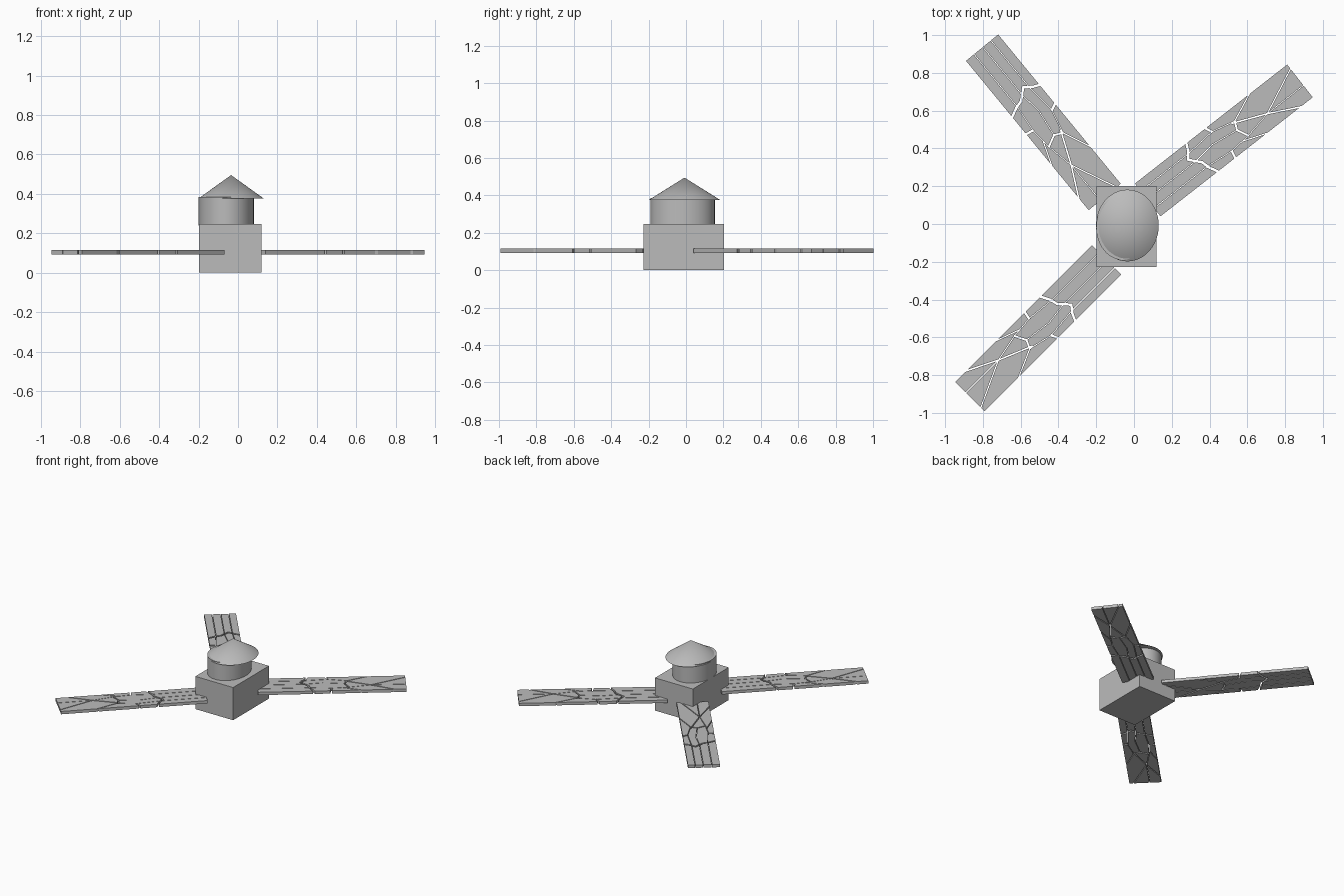
import bpy, bmesh, math
from mathutils import Vector, Matrix

if "Cube" in bpy.data.objects:
    bpy.data.objects.remove(bpy.data.objects["Cube"])

grey = bpy.data.materials.new("plain_grey")
grey.use_nodes = True
grey.diffuse_color = (0.5, 0.5, 0.5, 1)
grey.node_tree.nodes["Principled BSDF"].inputs["Base Color"].default_value = (0.5, 0.5, 0.5, 1)


def add_object(name, bm):
    mesh = bpy.data.meshes.new(name)
    bm.to_mesh(mesh)
    bm.free()
    mesh.materials.append(grey)
    obj = bpy.data.objects.new(name, mesh)
    bpy.context.collection.objects.link(obj)
    return obj


def add_box(bm, centre, size, angle=0):
    matrix = (Matrix.Translation(centre) @ Matrix.Rotation(angle, 4, "Z")
              @ Matrix.Diagonal((*size, 1)))
    bmesh.ops.create_cube(bm, size=1, matrix=matrix)


def round_part(name, centre, rx, ry, z0, z1, top):
    """Oval cylinder or cone between two heights."""
    bm = bmesh.new()
    matrix = (Matrix.Translation((*centre, (z0 + z1) / 2))
              @ Matrix.Diagonal((rx, ry, z1 - z0, 1)))
    bmesh.ops.create_cone(bm, cap_ends=True, segments=48, radius1=1, radius2=top,
                          depth=1, matrix=matrix)
    obj = add_object(name, bm)
    bpy.ops.object.select_all(action="DESELECT")
    obj.select_set(True)
    bpy.context.view_layer.objects.active = obj
    bpy.ops.object.shade_smooth_by_angle(angle=math.radians(35))
    return obj


# Central block, drum and pointed roof
bm = bmesh.new()
add_box(bm, (-0.04, -0.013, 0.124), (0.317, 0.43, 0.248))
add_object("base_block", bm)
round_part("drum", (-0.06, -0.018), 0.14, 0.172, 0.24, 0.385, 1)
round_part("roof_cone", (-0.035, -0.008), 0.166, 0.19, 0.376, 0.495, 0)

# Blade: a plank split by slots, given as (width, path along and across)
LENGTH, WIDTH, THICK = 1.023, 0.22, 0.022
EDGE = WIDTH / 2 + 0.01
CRACKS = [
    (0.013, [(.35, EDGE), (.33, .075), (.30, .035), (.35, -.02), (.36, -.06), (.39, -EDGE)]),
    (0.012, [(.47, EDGE), (.49, .075)]),
    (0.012, [(.50, -EDGE), (.51, -.07)]),
    (0.010, [(.62, .045), (.60, 0), (.63, -.06)]),
    (0.008, [(.60, .045), (.78, -.03), (.96, -EDGE)]),
    (0.006, [(.62, .045), (.79, EDGE)]),
    (0.006, [(.59, -.065), (.74, -EDGE)]),
    (0.006, [(.78, -.03), (1.03, .085)]),
    (0.004, [(-.01, .06), (.32, .06), (.49, .075), (.62, .045)]),
    (0.004, [(-.01, .005), (.33, .005), (.45, .02), (.60, 0)]),
    (0.004, [(-.01, -.055), (.36, -.055), (.51, -.07), (.63, -.06), (.78, -.03)]),
    (0.004, [(.78, -.03), (1.03, -.03)]),
]


def segment_cutters():
    cutters = []
    for width, path in CRACKS:
        for a, b in zip(path, path[1:]):
            a, b = Vector(a), Vector(b)
            mid, step = (a + b) / 2, b - a
            bm = bmesh.new()
            add_box(bm, (*mid, 0), (step.length + width * 0.6, width, 0.1),
                    math.atan2(step.y, step.x))
            cutter = add_object("slot_cutter", bm)
            cutter.hide_render = True
            cutters.append(cutter)
    return cutters


bm = bmesh.new()
add_box(bm, (LENGTH / 2, 0, 0), (LENGTH, WIDTH, THICK))
plank = add_object("blade_right_back", bm)
cutters = segment_cutters()
for cutter in cutters:
    mod = plank.modifiers.new("slot", "BOOLEAN")
    mod.operation = "DIFFERENCE"
    mod.solver = "EXACT"
    mod.object = cutter
bpy.context.view_layer.update()
blade_mesh = bpy.data.meshes.new_from_object(
    plank.evaluated_get(bpy.context.evaluated_depsgraph_get()))
bpy.data.objects.remove(plank)
for cutter in cutters:
    bpy.data.objects.remove(cutter)
blade_mesh.materials.clear()
blade_mesh.materials.append(grey)

# Three blades around the block; the second one is turned end for end
for name, root, degrees, reverse in [
    ("blade_back_left", (0.0725, 0.1275), 38.0, False),
    ("blade_back_right", (-0.155, 0.143), 129.4, True),
    ("blade_front_right", (-0.145, -0.19), 225.0, False),
]:
    blade = bpy.data.objects.new(name, blade_mesh.copy())
    bpy.context.collection.objects.link(blade)
    place = Matrix.Translation((*root, 0.104)) @ Matrix.Rotation(math.radians(degrees), 4, "Z")
    if reverse:
        place = place @ Matrix.Translation((LENGTH, 0, 0)) @ Matrix.Rotation(math.pi, 4, "Z")
    blade.matrix_world = place
